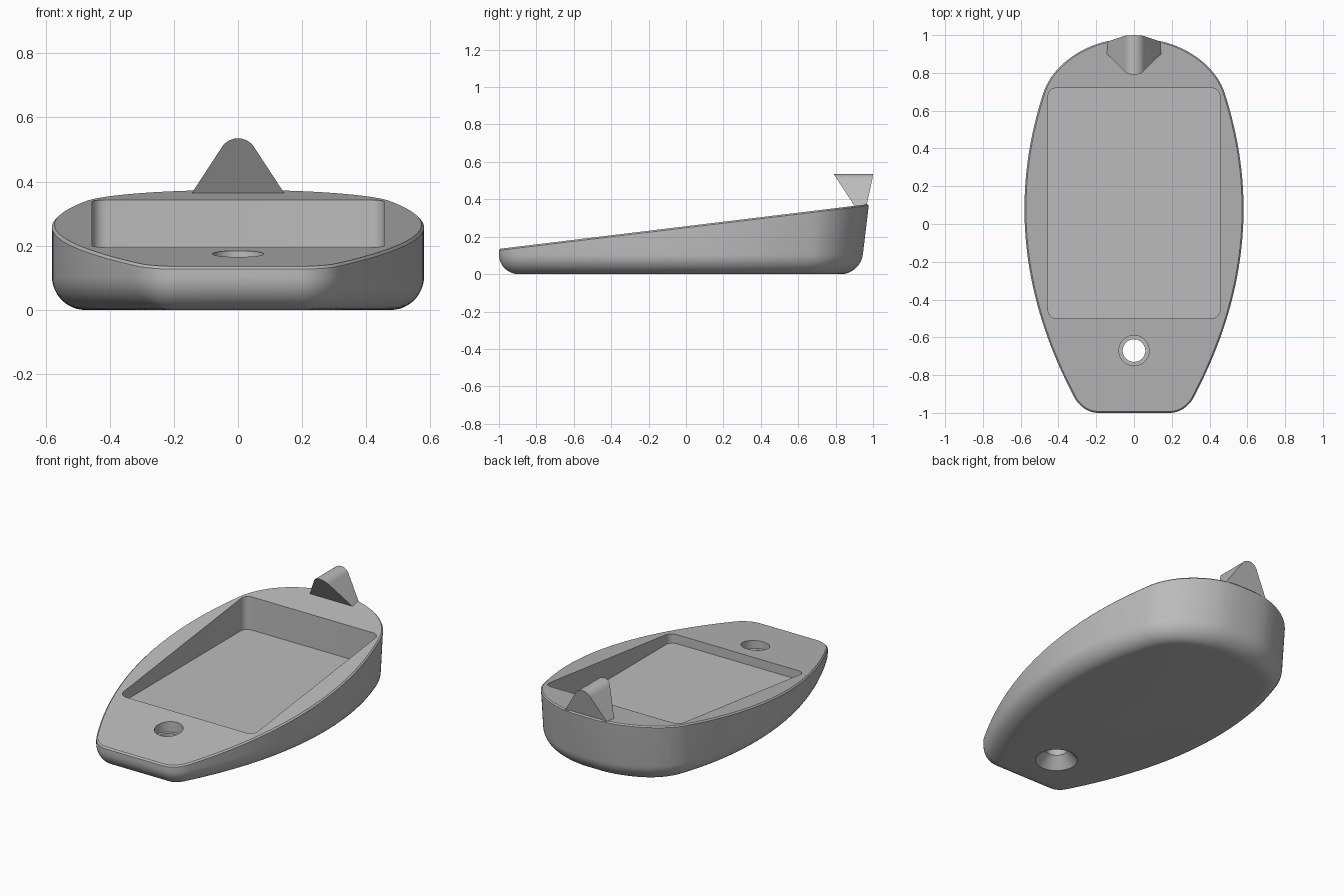
import bpy, bmesh, math
from mathutils import Vector
from mathutils.geometry import interpolate_bezier

cube = bpy.data.objects.get("Cube")
if cube:
    bpy.data.objects.remove(cube)

grey = bpy.data.materials.new("plain grey")
grey.use_nodes = True
colour = (0.5, 0.5, 0.5, 1)
grey.diffuse_color = colour
grey.node_tree.nodes["Principled BSDF"].inputs["Base Color"].default_value = colour


def deck(y):
    """Height of the sloping top at y."""
    return 0.256 + 0.121 * y


def loft(name, rings):
    """Skin closed rings of equal length and cap both ends."""
    bm = bmesh.new()
    loops = [[bm.verts.new(p) for p in ring] for ring in rings]
    for a, b in zip(loops, loops[1:]):
        for i in range(len(a)):
            j = (i + 1) % len(a)
            bm.faces.new((a[i], a[j], b[j], b[i]))
    bm.faces.new(loops[0][::-1])
    bm.faces.new(loops[-1])
    bmesh.ops.recalc_face_normals(bm, faces=bm.faces)
    mesh = bpy.data.meshes.new(name)
    bm.to_mesh(mesh)
    bm.free()
    obj = bpy.data.objects.new(name, mesh)
    bpy.context.collection.objects.link(obj)
    mesh.materials.append(grey)
    return obj


def select(obj):
    bpy.ops.object.select_all(action='DESELECT')
    obj.select_set(True)
    bpy.context.view_layer.objects.active = obj


def combine(target, tool, operation):
    mod = target.modifiers.new(operation.title(), 'BOOLEAN')
    mod.operation, mod.solver, mod.object = operation, 'EXACT', tool
    select(target)
    bpy.ops.object.modifier_apply(modifier=mod.name)
    bpy.data.objects.remove(tool)


def bezier(a, b, c, d, n):
    return interpolate_bezier(*[Vector(p).to_3d() for p in (a, b, c, d)], n)


def outline(d):
    """Plan outline of the body, moved inward by d."""
    def side(y):
        slope = 0.53 * (y - 0.08)
        return 0.58 - 0.265 * (y - 0.08) ** 2 - d * math.hypot(1, slope)
    front, cut = -1 + d, max(0.08 - 0.7 * d, 0.01)
    y0, y1 = front + cut, 0.69 - 0.3 * d
    half = bezier((side(front) - cut, front), (side(front) - cut * 0.4, front),
                  (side(front + cut * 0.4), front + cut * 0.4), (side(y0), y0), 9)
    for i in range(1, 40):
        y = y0 + (y1 - y0) * i / 40
        half.append(Vector((side(y), y, 0)))
    half += bezier((side(y1), y1), (0.445 - 0.9 * d, 0.81 - 0.43 * d),
                   (0.32 - 0.45 * d, 0.925 - 0.9 * d), (0.15 - 0.15 * d, 0.967 - d), 24)
    half.append(Vector((0.075, 0.978 - d, 0)))
    return half + [Vector((-p.x, p.y, 0)) for p in reversed(half)]


def ring(d, height):
    """Outline lifted to a height, with the stern leaning in towards the base."""
    points = []
    for p in outline(d):
        z = height(p.y)
        lean = min(max((p.y - 0.4) / 0.5, 0), 1) * 0.12
        points.append((p.x, p.y - lean * (deck(p.y) - z), z))
    return points


# Body: rounded lower edge, sloping deck with a fine bevel
R = 0.105
rings = []
for i in range(13):
    t = math.pi / 2 * i / 12
    rings.append(ring(R * (1 - math.sin(t)), lambda y, t=t: R * (1 - math.cos(t))))
rings.append(ring(0, lambda y: deck(y) - 0.008))
rings.append(ring(0.008, deck))
body = loft("body", rings)

# Rectangular tray with rounded corners
plan = []
r = 0.045
for k, (sx, sy) in enumerate(((1, 1), (-1, 1), (-1, -1), (1, -1))):
    for i in range(9):
        a = math.pi / 2 * (k + i / 8)
        plan.append((sx * (0.455 - r) + r * math.cos(a),
                     0.11 + sy * (0.61 - r) + r * math.sin(a)))
tray = loft("tray_cutter", [[(x, y, z) for x, y in plan] for z in (0.14, 0.6)])
combine(body, tray, 'DIFFERENCE')

# Screw hole: recess above, countersink below
profile = [(0.117, -0.02), (0.117, 0), (0.06, 0.065), (0.06, 0.12), (0.08, 0.12), (0.08, 0.4)]
circle = [2 * math.pi * i / 48 for i in range(48)]
hole = loft("hole_cutter", [[(rad * math.cos(a), -0.67 + rad * math.sin(a), z)
                             for a in circle] for rad, z in profile])
combine(body, hole, 'DIFFERENCE')

# Hook at the stern: rounded triangle, undercut in front
tip, tilt = 0.06, math.radians(32)
shape = [(0.15, 0.355)]
for i in range(17):
    a = tilt + (math.pi - 2 * tilt) * i / 16
    shape.append((tip * math.cos(a), 0.535 - tip + tip * math.sin(a)))
shape.append((-0.15, 0.355))
front = [(x, 0.79 + 0.65 * (0.535 - z), z) for x, z in shape]
back = [(x, 0.978 + 0.13 * (z - 0.37) - 0.5 * max(abs(x) - 0.075, 0) ** 1.4, z)
        for x, z in shape]
hook = loft("hook", [front, back])

for obj in (body, hook):
    select(obj)
    bpy.ops.object.shade_smooth_by_angle(angle=math.radians(25))
